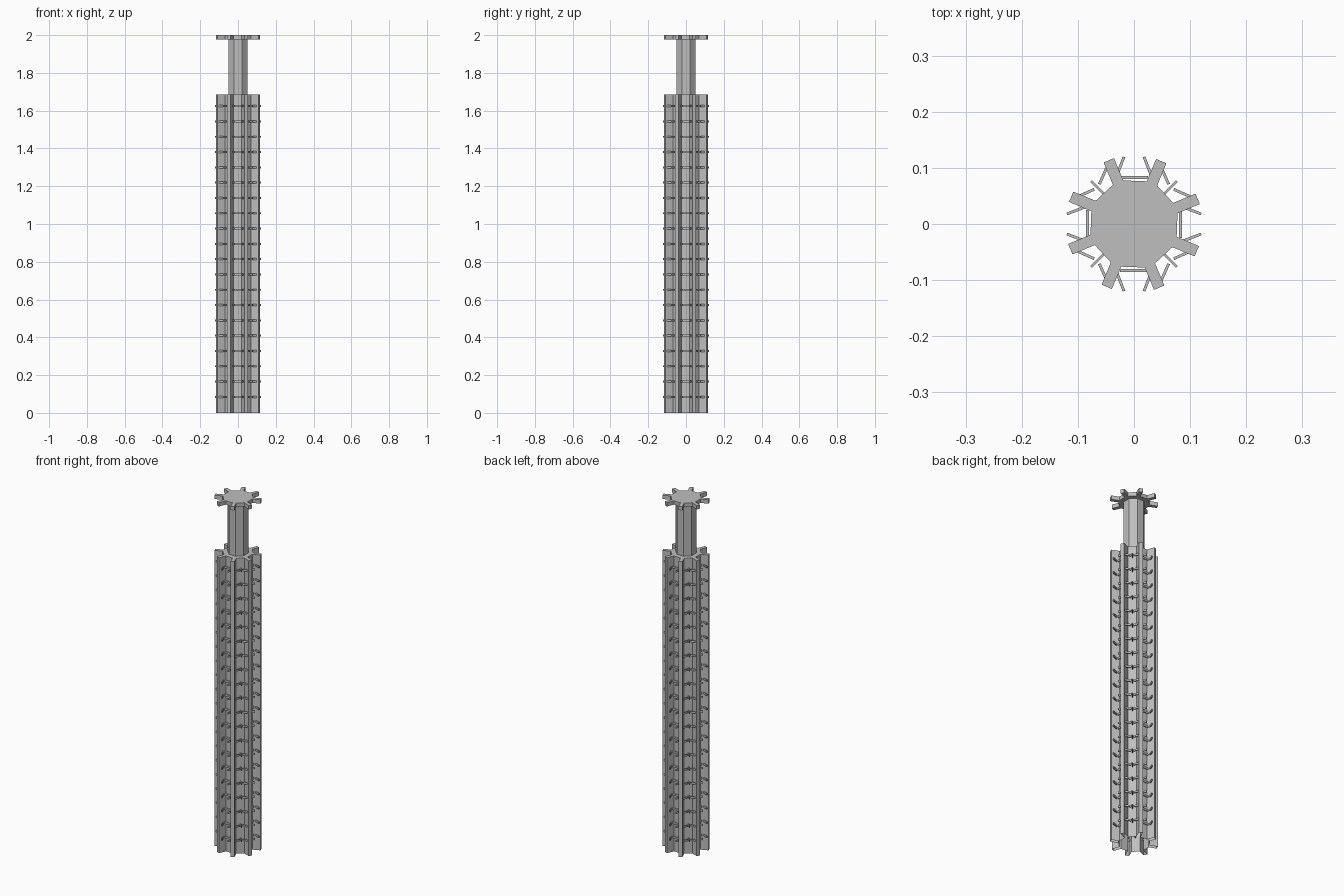
import bpy, bmesh
from math import radians, cos, sin
from mathutils import Matrix, Vector

cube = bpy.data.objects.get("Cube")
if cube:
    bpy.data.objects.remove(cube)

grey = bpy.data.materials.new("plain_grey")
grey.use_nodes = True
grey.diffuse_color = (0.52, 0.52, 0.52, 1)
grey.node_tree.nodes["Principled BSDF"].inputs["Base Color"].default_value = grey.diffuse_color


def add_object(name, bm):
    bmesh.ops.recalc_face_normals(bm, faces=bm.faces)
    mesh = bpy.data.meshes.new(name)
    bm.to_mesh(mesh)
    bm.free()
    mesh.materials.append(grey)
    ob = bpy.data.objects.new(name, mesh)
    bpy.context.collection.objects.link(ob)
    return ob


def prism(name, outline, z0, z1, open_bottom=False):
    bm = bmesh.new()
    low = [bm.verts.new((x, y, z0)) for x, y in outline]
    high = [bm.verts.new((x, y, z1)) for x, y in outline]
    n = len(outline)
    for i in range(n):
        j = (i + 1) % n
        bm.faces.new((low[i], low[j], high[j], high[i]))
    bm.faces.new(high)
    if not open_bottom:
        bm.faces.new(low[::-1])
    return add_object(name, bm)


def turned(x, y, angle):
    c, s = cos(angle), sin(angle)
    return (x * c - y * s, x * s + y * c)


# Eight-sided outline with a fin at each corner
FIN = [(0.079, -0.012), (0.122, -0.012), (0.122, 0.008), (0.079, 0.008)]
corners = [radians(22.5 + 45 * k) for k in range(8)]
finned = [turned(x, y, a) for a in corners for x, y in FIN]
octagon = [turned(0.055, 0, a) for a in corners]

# Main column, neck and cap
prism("finned_column", finned, 0, 1.685, open_bottom=True)
prism("neck", octagon, 1.685, 1.978)
prism("finned_cap", finned, 1.978, 2.0)

# Rungs: one bar and two leaning rods per side, as x, y, direction, length
PIECES = [(0, 0.083, 0, 0.05), (-0.025, 0.101, 69, 0.04), (0.025, 0.101, 111, 0.04)]
LEVELS = 20
bm = bmesh.new()
for level in range(LEVELS):
    z = 0.085 + level * 0.081
    for k in range(8):
        side = radians(45 * k)
        for x, y, direction, length in PIECES:
            px, py = turned(x, y, side)
            # Position follows the side, direction turns the opposite way
            spin = Matrix.Rotation(radians(direction) - side, 4, 'Z')
            size = Matrix.Diagonal((length, 0.005, 0.01, 1))
            place = Matrix.Translation(Vector((px, py, z)))
            bmesh.ops.create_cube(bm, size=1, matrix=place @ spin @ size)
add_object("rungs", bm)
